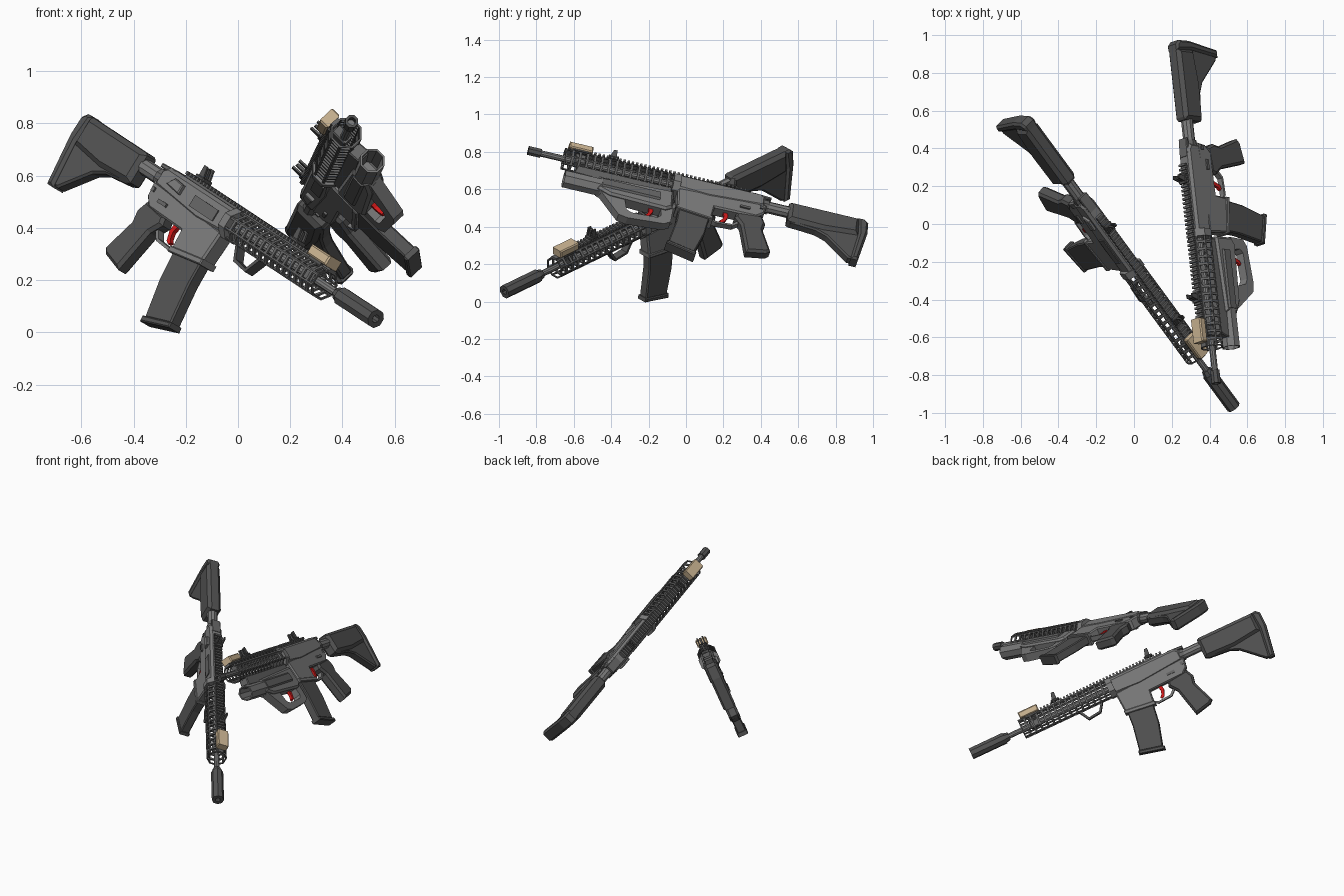
import bpy, bmesh, math
from mathutils import Matrix, Vector

if "Cube" in bpy.data.objects:
    bpy.data.objects.remove(bpy.data.objects["Cube"])

# Local frame of each rifle: x = muzzle direction, y = left, z = up, origin on bore axis at the buffer tube
def material(name, rgb):
    m = bpy.data.materials.new(name)
    m.diffuse_color = (*rgb, 1)
    m.use_nodes = True
    m.node_tree.nodes["Principled BSDF"].inputs["Base Color"].default_value = m.diffuse_color
    return m

DARK = material("dark_polymer", (.085, .085, .085))
MID = material("dark_metal", (.13, .13, .13))
LIGHT = material("grey_metal", (.2, .2, .2))
RED = material("red", (.65, .01, .01))
TAN = material("tan", (.6, .46, .29))
pose, prefix = Matrix(), ""

def finish(bm, name, mat):
    bmesh.ops.recalc_face_normals(bm, faces=bm.faces)
    me = bpy.data.meshes.new(prefix + name)
    bm.to_mesh(me)
    bm.free()
    ob = bpy.data.objects.new(prefix + name, me)
    bpy.context.collection.objects.link(ob)
    ob.matrix_world = pose
    me.materials.append(mat)
    return ob

def prism(name, pts, half, mat, chamfer=0.0, y=0.0):
    """Side profile (x, z) extruded across the rifle, side rims chamfered."""
    bm = bmesh.new()
    f = bm.faces.new([bm.verts.new((a, y - half, b)) for a, b in pts])
    caps = [f]
    ext = bmesh.ops.extrude_face_region(bm, geom=[f], use_keep_orig=True)["geom"]
    bmesh.ops.translate(bm, vec=(0, 2 * half, 0), verts=[v for v in ext if isinstance(v, bmesh.types.BMVert)])
    caps += [g for g in ext if isinstance(g, bmesh.types.BMFace)]
    bmesh.ops.recalc_face_normals(bm, faces=bm.faces)
    if chamfer:
        rim = list({e for c in caps for e in c.edges})
        bmesh.ops.bevel(bm, geom=rim, offset=chamfer, segments=1, affect='EDGES', clamp_overlap=True)
    return finish(bm, name, mat)

def box(name, a0, a1, b0, b1, half, mat, chamfer=0.0, y=0.0):
    return prism(name, [(a0, b0), (a1, b0), (a1, b1), (a0, b1)], half, mat, chamfer, y)

def strip(name, outer, inner, half, mat):
    """Open U-shaped band between two paths."""
    return prism(name, outer + inner[::-1], half, mat)

def rod(name, a0, a1, b, r, mat, n=8, r2=None, wall=0.0):
    bm = bmesh.new()
    bmesh.ops.create_cone(bm, cap_ends=not wall, segments=n, radius1=r, radius2=r if r2 is None else r2, depth=a1 - a0)
    m = Matrix.Translation(((a0 + a1) / 2, 0, b)) @ Matrix.Rotation(math.pi / 2, 4, 'Y') @ Matrix.Rotation(math.pi / n, 4, 'Z')
    bmesh.ops.transform(bm, matrix=m, verts=bm.verts)
    ob = finish(bm, name, mat)
    if wall:
        s = ob.modifiers.new("wall", 'SOLIDIFY')
        s.thickness, s.offset = wall, -1
    return ob

def handguard(a0, a1, r, cells):
    """Octagonal sleeve with a slot in every cell."""
    bm = bmesh.new()
    rings = []
    for i in range(cells + 1):
        a = a0 + (a1 - a0) * i / cells
        rings.append([bm.verts.new((a, r * math.cos((k + .5) * math.pi / 4), r * math.sin((k + .5) * math.pi / 4)))
                      for k in range(8)])
    for p, q in zip(rings, rings[1:]):
        for k in range(8):
            bm.faces.new((p[k], p[(k + 1) % 8], q[(k + 1) % 8], q[k]))
    bmesh.ops.recalc_face_normals(bm, faces=bm.faces)
    cellfaces = list(bm.faces)
    bmesh.ops.inset_individual(bm, faces=cellfaces, thickness=.0095)
    bmesh.ops.delete(bm, geom=cellfaces, context='FACES')
    ob = finish(bm, "handguard", MID)
    s = ob.modifiers.new("wall", 'SOLIDIFY')
    s.thickness, s.offset = .008, -1

def rail(name, a0, a1, b0, half, mat):
    """Toothed accessory rail: base strip plus arrayed cross teeth."""
    box(name + "_base", a0, a1, b0, b0 + .012, half * .75, mat)
    t = box(name + "_teeth", a0, a0 + .012, b0 + .01, b0 + .024, half, mat)
    m = t.modifiers.new("teeth", 'ARRAY')
    m.count, m.use_relative_offset, m.use_constant_offset = int((a1 - a0) / .023), False, True
    m.constant_offset_displace = (.023, 0, 0)

def sight(name, a, b):
    box(name + "_base", a - .03, a + .025, b, b + .015, .026, DARK, .004)
    prism(name + "_post", [(a - .012, b), (a + .016, b), (a + .004, b + .05), (a - .012, b + .055)], .006, DARK)
    for y in (-.018, .018):
        prism(name + "_ear", [(a - .015, b), (a + .02, b), (a + .002, b + .058), (a - .018, b + .058)], .004, DARK, y=y)

def rifle():
    # stock
    prism("stock_body", [(-.04, .042), (-.055, .05), (-.43, .05), (-.43, -.075), (-.24, -.095), (-.055, -.088), (-.04, -.08)],
          .045, DARK, .022)
    prism("stock_web", [(-.06, -.03), (-.06, -.092), (-.2, -.105), (-.26, -.13), (-.39, -.25), (-.43, -.25), (-.45, -.03)],
          .027, DARK, .008)
    prism("butt_pad", [(-.42, .05), (-.452, .052), (-.476, .03), (-.478, -.05), (-.445, -.258), (-.405, -.258), (-.43, -.06)],
          .04, DARK, .012)
    rod("buffer_tube", -.3, .1, 0, .032, LIGHT, 10)
    rod("castle_nut", .07, .1, 0, .039, MID, 10)
    # receiver
    prism("upper_receiver", [(.09, -.035), (.09, .035), (.12, .055), (.58, .055), (.58, -.05), (.4, -.06)], .041, LIGHT, .014)
    prism("lower_receiver", [(.08, -.02), (.09, -.085), (.13, -.12), (.36, -.125), (.37, -.215), (.56, -.19), (.57, -.045), (.3, -.03)],
          .037, LIGHT, .008)
    prism("magwell_rim", [(.362, -.22), (.364, -.195), (.566, -.17), (.567, -.195)], .042, LIGHT, .004)
    prism("charging_handle", [(.06, .035), (.06, .052), (.16, .058), (.16, .035)], .03, MID, .004)
    box("ejection_cover", .34, .5, -.03, .018, .004, MID, y=-.042)
    rod("barrel_nut", .56, .6, 0, .068, LIGHT, 8)
    prism("forward_assist", [(.17, -.005), (.2, .03), (.26, .025), (.26, -.015)], .012, LIGHT, .004, y=-.045)
    for y in (-.04, .04):
        box("selector", .17, .225, -.085, -.07, .006, MID, y=y)
        box("receiver_pin", .1, .118, -.06, -.042, .004, MID, y=y)
    # grip, trigger and guard
    prism("grip", [(.1, -.1), (.235, -.115), (.245, -.15), (.205, -.2), (.16, -.385), (.05, -.36), (.03, -.34), (.085, -.2), (.075, -.15)],
          .034, DARK, .013)
    strip("trigger_guard", [(.215, -.18), (.25, -.212), (.345, -.218), (.38, -.2)],
          [(.222, -.165), (.256, -.2), (.342, -.206), (.375, -.19)], .016, LIGHT)
    strip("trigger", [(.285, -.11), (.278, -.15), (.295, -.19), (.312, -.198)],
          [(.31, -.11), (.3, -.15), (.308, -.175), (.322, -.188)], .009, RED)
    # magazine
    prism("magazine", [(.375, -.18), (.55, -.17), (.556, -.28), (.585, -.445), (.437, -.48), (.395, -.33)], .028, DARK, .006)
    prism("magazine_floor", [(.59, -.44), (.595, -.462), (.43, -.503), (.427, -.478)], .034, DARK, .005)
    # handguard, rails, sights
    handguard(.59, 1.2, .063, 15)
    rail("top_rail", .2, 1.2, .054, .024, MID)
    rod("barrel", .55, 1.36, 0, .017, LIGHT, 10)
    rod("gas_tube", .58, 1.12, .034, .008, MID, 6)
    box("gas_block", 1.08, 1.14, -.022, .045, .022, MID, .005)
    sight("rear_sight", .285, .075)
    sight("front_sight", .935, .075)
    box("laser_unit", 1.05, 1.18, .066, .108, .036, TAN, .006)
    box("laser_clamp", 1.07, 1.15, .055, .07, .03, DARK)

def place(name, origin, fwd, up):
    global pose, prefix
    prefix = name
    d = Vector(fwd).normalized()
    left = Vector(up).cross(d).normalized()
    u = d.cross(left)
    pose = Matrix.Translation(origin) @ Matrix((d, left, u)).transposed().to_4x4()
    rifle()

# Rifle with suppressor and hand stop
place("suppressed_", (-.331, .196, .616), (.552, -.75, -.363), (.522, -.026, .852))
rod("suppressor", 1.32, 1.555, 0, .038, DARK, 8, wall=.022)
rod("suppressor_base", 1.29, 1.33, 0, .026, DARK, 8, r2=.036)
strip("hand_stop", [(.66, -.055), (.7, -.115), (.79, -.125), (.83, -.055)],
      [(.675, -.055), (.708, -.103), (.782, -.112), (.812, -.055)], .022, DARK)

# Rifle with short flash hider and under-barrel launcher
place("launcher_", (.285, .505, .487), (.108, -.967, .23), (-.70, .09, .71))
rod("flash_hider", 1.325, 1.395, 0, .026, DARK, 8, wall=.011)
rod("launcher_tube", .68, 1.185, -.145, .05, LIGHT, 8, wall=.008)
rod("launcher_sleeve", .66, .98, -.145, .056, MID, 8)
prism("launcher_mount", [(.6, -.05), (1.12, -.05), (1.14, -.11), (.6, -.13)], .03, MID, .005)
prism("launcher_body", [(.59, -.08), (1.0, -.1), (1.0, -.185), (.93, -.215), (.62, -.225), (.585, -.2)], .043, LIGHT, .012)
strip("launcher_guard", [(.58, -.2), (.585, -.3), (.62, -.325), (.82, -.345), (.87, -.335), (.985, -.19)],
      [(.65, -.2), (.64, -.27), (.66, -.29), (.80, -.30), (.83, -.285), (.85, -.2)], .026, LIGHT)
strip("launcher_trigger", [(.69, -.2), (.685, -.24), (.70, -.275), (.715, -.285)],
      [(.715, -.2), (.706, -.24), (.714, -.265), (.725, -.277)], .009, RED)
